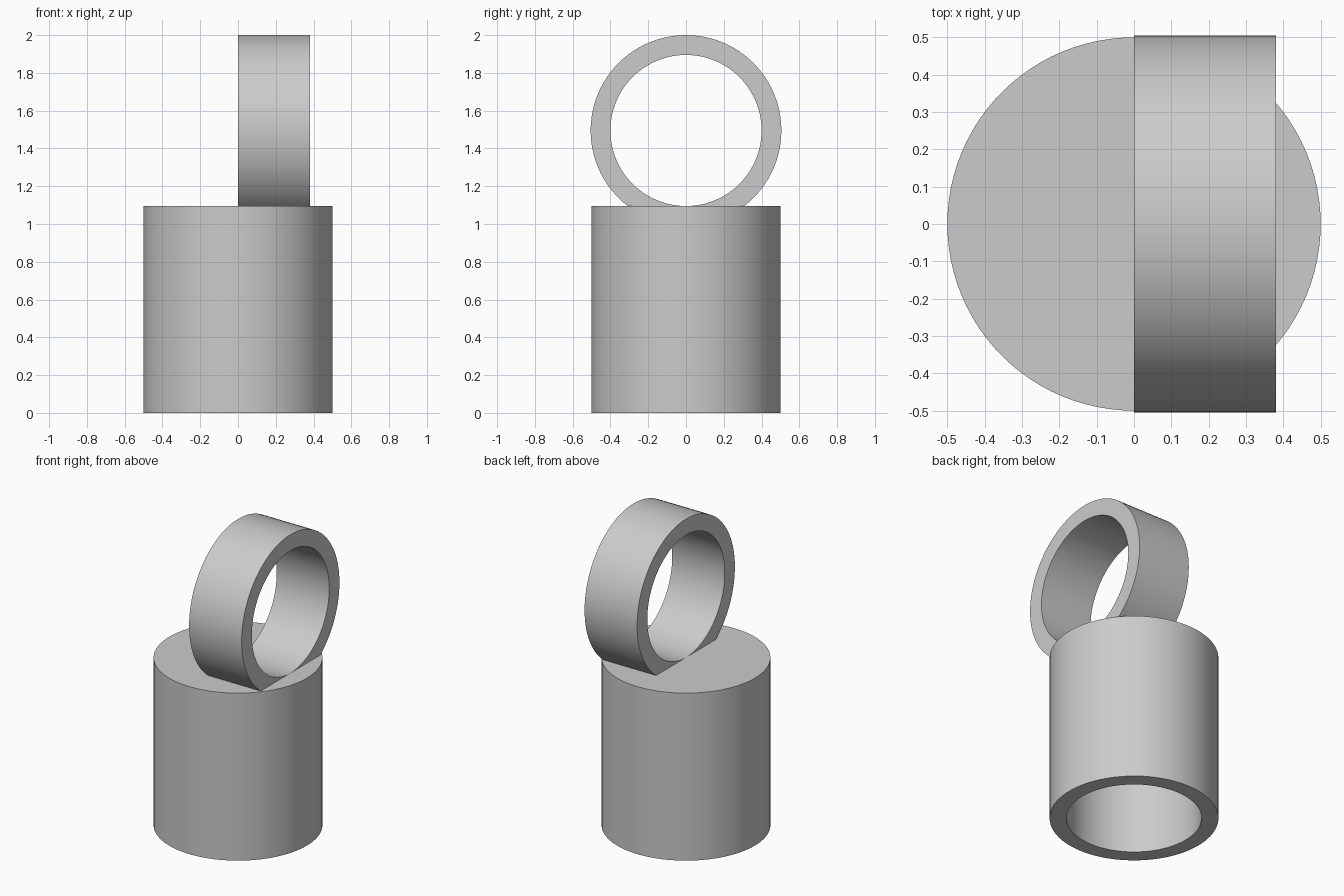
import bpy
import bmesh
import math
from mathutils import Matrix, Vector

cube = bpy.data.objects.get("Cube")
if cube:
    bpy.data.objects.remove(cube, do_unlink=True)

# Single grey material
grey = bpy.data.materials.new("light grey")
grey.use_nodes = True
colour = (0.6, 0.6, 0.6, 1.0)
grey.diffuse_color = colour
grey.node_tree.nodes["Principled BSDF"].inputs["Base Color"].default_value = colour

SEGMENTS = 96


def lathe(name, profile, closed=False):
    """Revolve a (radius, height) profile around z into a smooth solid."""
    bm = bmesh.new()
    verts = [bm.verts.new((r, 0, h)) for r, h in profile]
    pairs = list(zip(verts, verts[1:]))
    if closed:
        pairs.append((verts[-1], verts[0]))
    edges = [bm.edges.new(p) for p in pairs]
    bmesh.ops.spin(bm, geom=verts + edges, cent=(0, 0, 0), axis=(0, 0, 1),
                   angle=math.tau, steps=SEGMENTS, use_merge=False)
    bmesh.ops.remove_doubles(bm, verts=bm.verts, dist=0.0005)
    bmesh.ops.recalc_face_normals(bm, faces=bm.faces)
    mesh = bpy.data.meshes.new(name)
    bm.to_mesh(mesh)
    bm.free()
    mesh.materials.append(grey)
    obj = bpy.data.objects.new(name, mesh)
    bpy.context.collection.objects.link(obj)
    bpy.ops.object.select_all(action="DESELECT")
    obj.select_set(True)
    bpy.context.view_layer.objects.active = obj
    bpy.ops.object.shade_smooth_by_angle(angle=math.radians(30))
    return obj


# Hollow body, open underneath and capped on top
height, outer, inner, cap = 1.095, 0.5, 0.4, 0.11
lathe("body", [(0, height), (outer, height), (outer, 0),
               (inner, 0), (inner, height - cap), (0, height - cap)])

# Upright ring, its lowest part sunk into the cap
ring_outer, ring_inner, width = 0.505, 0.4, 0.38
ring = lathe("ring", [(ring_outer, 0), (ring_outer, width),
                      (ring_inner, width), (ring_inner, 0)], closed=True)
ring.data.transform(Matrix.Translation(Vector((0, 0, 2 - ring_outer)))
                    @ Matrix.Rotation(math.pi / 2, 4, "Y"))
